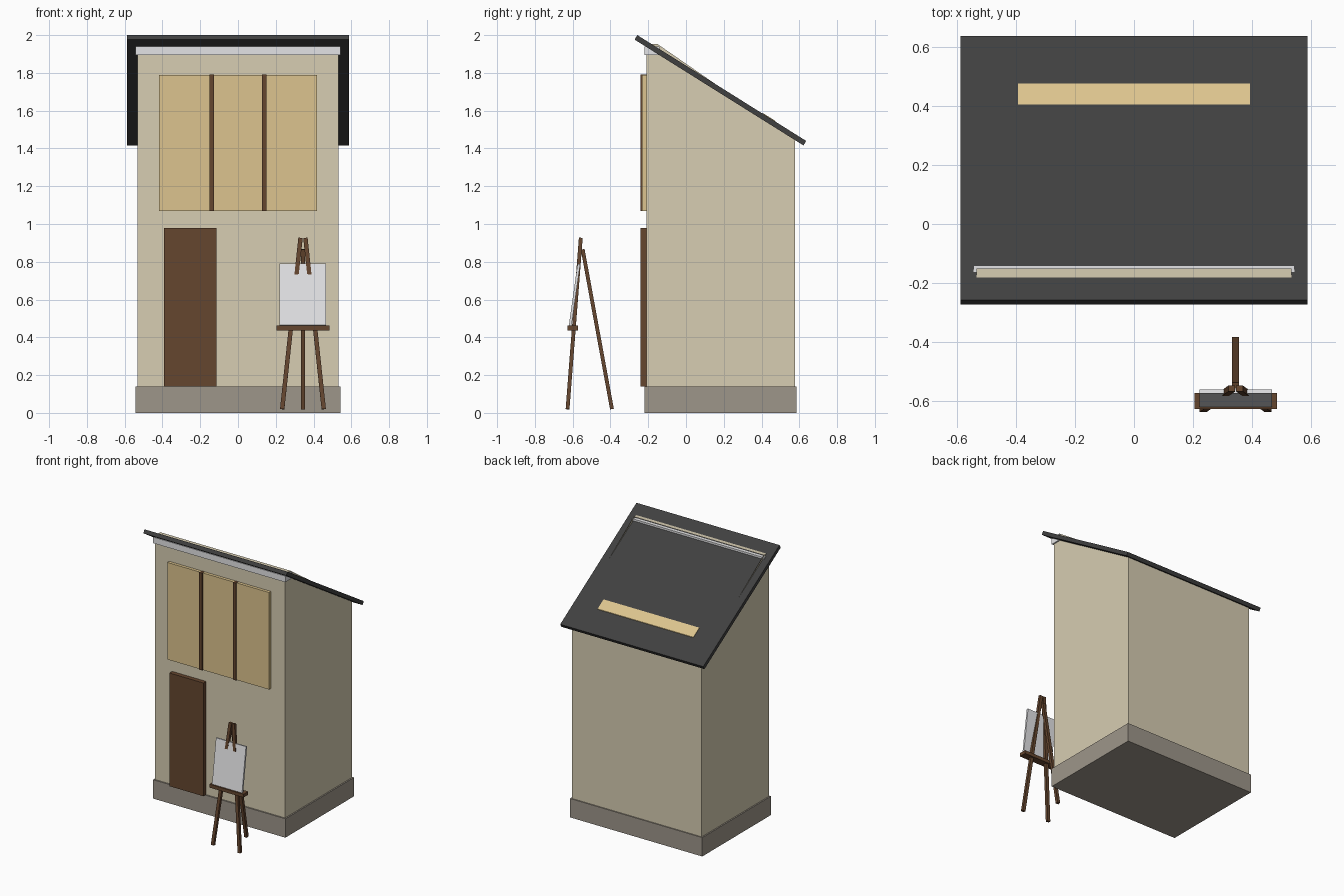
import bpy, bmesh
from mathutils import Vector, Matrix

if "Cube" in bpy.data.objects:
    bpy.data.objects.remove(bpy.data.objects["Cube"])


def srgb(r, g, b):
    f = lambda c: c / 12.92 if c <= 0.04045 else ((c + 0.055) / 1.055) ** 2.4
    return (f(r / 255), f(g / 255), f(b / 255), 1)


def material(name, *rgb):
    m = bpy.data.materials.new(name)
    m.diffuse_color = srgb(*rgb)
    m.use_nodes = True
    m.node_tree.nodes["Principled BSDF"].inputs["Base Color"].default_value = m.diffuse_color
    return m


PLASTER = material("plaster", 215, 205, 178)
STONE = material("stone", 158, 150, 138)
WOOD = material("dark_wood", 101, 70, 47)
GLASS = material("warm_glass", 220, 196, 142)
WHITE = material("off_white", 228, 228, 230)
SLATE = material("dark_slate", 64, 64, 64)


def finish(bm, name, mat):
    bmesh.ops.recalc_face_normals(bm, faces=bm.faces)
    me = bpy.data.meshes.new(name)
    bm.to_mesh(me)
    bm.free()
    me.materials.append(mat)
    ob = bpy.data.objects.new(name, me)
    bpy.context.collection.objects.link(ob)
    return ob


def box(name, mat, x, y, z):
    """Box from three (min, max) ranges."""
    bm = bmesh.new()
    mid = [(a + b) / 2 for a, b in (x, y, z)]
    size = [b - a for a, b in (x, y, z)]
    bmesh.ops.create_cube(bm, size=1, matrix=Matrix.Translation(mid) @ Matrix.Diagonal((*size, 1)))
    return finish(bm, name, mat)


def beam(name, mat, a, b, wx, wy):
    """Rectangular bar running from a to b."""
    a, b = Vector(a), Vector(b)
    d = b - a
    rot = Vector((0, 0, 1)).rotation_difference(d).to_matrix().to_4x4()
    bm = bmesh.new()
    bmesh.ops.create_cube(bm, size=1, matrix=Matrix.Translation((a + b) / 2) @ rot
                          @ Matrix.Diagonal((wx, wy, d.length, 1)))
    return finish(bm, name, mat)


def side_profile(name, mat, pts, half, open_edge=None):
    """Extrude a (y, z) outline across x; open_edge leaves one side uncovered."""
    bm = bmesh.new()
    l = [bm.verts.new((-half, y, z)) for y, z in pts]
    r = [bm.verts.new((half, y, z)) for y, z in pts]
    bm.faces.new(l)
    bm.faces.new(r[::-1])
    n = len(pts)
    for i in range(n):
        if i != open_edge:
            j = (i + 1) % n
            bm.faces.new((l[j], l[i], r[i], r[j]))
    return finish(bm, name, mat)


# Building: plinth, walls open under the roof, sloping roof slab
box("plinth", STONE, (-0.543, 0.543), (-0.22, 0.585), (0, 0.14))
side_profile("walls", PLASTER, [(-0.21, 0.02), (-0.21, 1.952), (-0.15, 1.952),
                                (0.577, 1.45), (0.577, 0.02)], 0.533, open_edge=2)
box("front_cornice", WHITE, (-0.543, 0.543), (-0.22, -0.14), (1.895, 1.94))
side_profile("roof", SLATE, [(-0.258, 2.0), (0.636, 1.44), (0.622, 1.416), (-0.272, 1.976)], 0.587)


# Skylight plate lying on the roof
def roof_z(y):
    return 2.0 - (y + 0.258) * 0.56 / 0.894


side_profile("skylight", GLASS, [(y, roof_z(y) + h) for y, h in
             ((0.405, 0.004), (0.475, 0.004), (0.475, -0.003), (0.405, -0.003))], 0.393)

# Studio window and door
box("window", GLASS, (-0.417, 0.417), (-0.232, -0.205), (1.07, 1.79))
for side, x in (("left", -0.139), ("right", 0.139)):
    box(side + "_mullion", WOOD, (x - 0.0125, x + 0.0125), (-0.24, -0.206), (1.069, 1.791))
box("door", WOOD, (-0.393, -0.115), (-0.242, -0.205), (0.14, 0.98))

# Easel with canvas
EX = 0.344
for side, s in (("left", -1), ("right", 1)):
    beam(side + "_easel_leg", WOOD, (EX + s * 0.11, -0.627, 0.02),
         (EX + s * 0.013, -0.557, 0.926), 0.023, 0.02)
beam("rear_easel_leg", WOOD, (EX, -0.392, 0.02), (EX, -0.547, 0.866), 0.023, 0.02)
box("easel_ledge", WOOD, (EX - 0.14, EX + 0.14), (-0.627, -0.572), (0.437, 0.462))
beam("canvas", WHITE, (EX, -0.613, 0.463), (EX, -0.567, 0.789), 0.246, 0.014)
